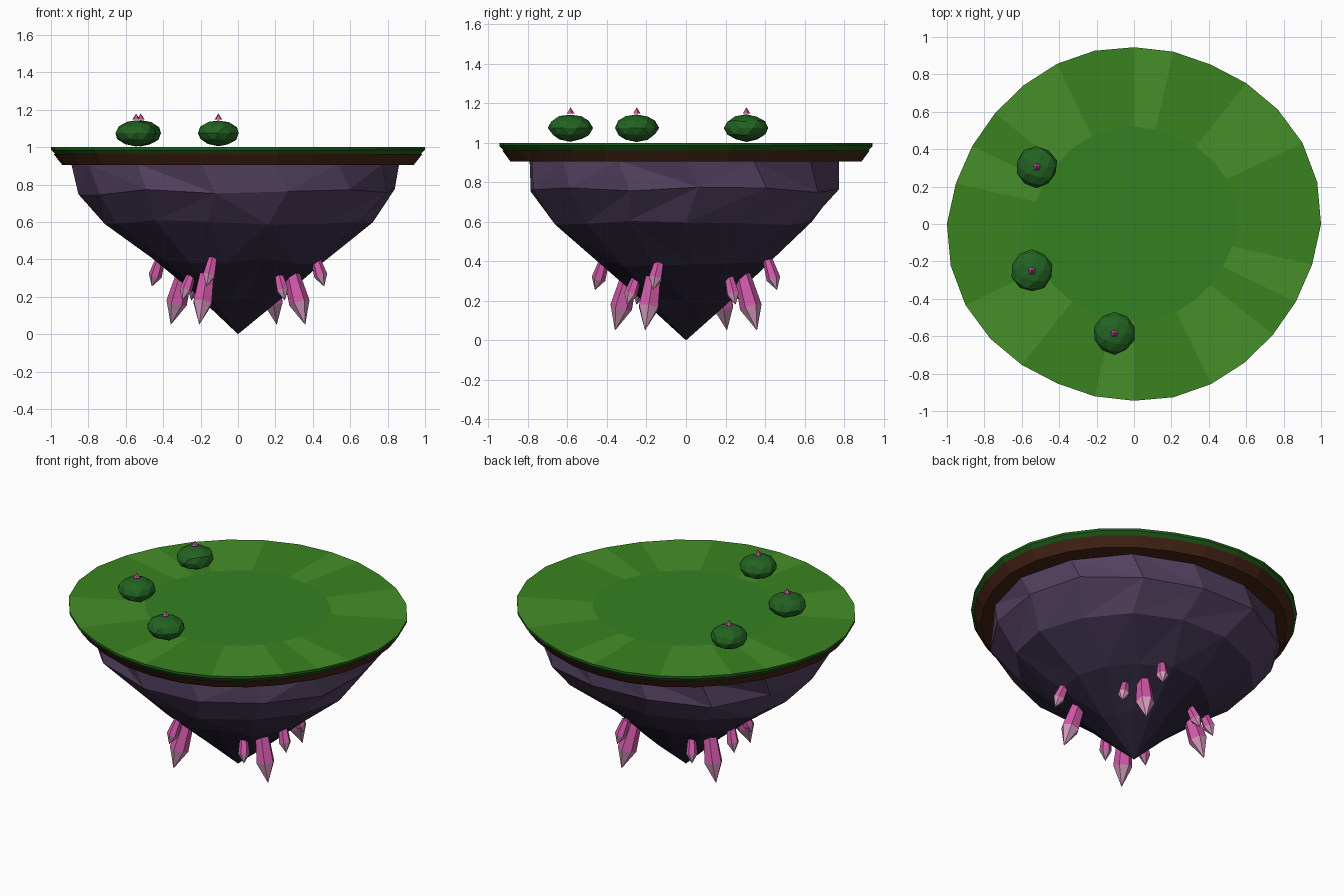
import bpy, bmesh, math, random
from mathutils import Vector

if "Cube" in bpy.data.objects:
    bpy.data.objects.remove(bpy.data.objects["Cube"])

random.seed(4)


def mat(name, hexcol):
    m = bpy.data.materials.new(name)
    rgb = [int(hexcol[i:i + 2], 16) / 255 for i in (0, 2, 4)]
    m.diffuse_color = [c / 12.92 if c < 0.04 else ((c + 0.055) / 1.055) ** 2.4 for c in rgb] + [1]
    m.use_nodes = True
    m.node_tree.nodes["Principled BSDF"].inputs["Base Color"].default_value = m.diffuse_color
    return m


GRASS, GRASS_LIGHT, GRASS_MID = mat("grass", "3a8220"), mat("grass_light", "458f28"), mat("grass_mid", "348022")
GRASS_SIDE, DIRT = mat("grass_side", "1f601a"), mat("dirt", "472516")
ROCKS = [mat("rock_upper", "52405f"), mat("rock_middle", "3a2f48"), mat("rock_lower", "2a2236")]
PINK, PINK_TIP = mat("crystal", "d058a8"), mat("crystal_tip", "d79abf")
LEAF, FLOWER = mat("leaf", "226322"), mat("flower", "d050a0")


def finish(name, bm, mats):
    bmesh.ops.recalc_face_normals(bm, faces=bm.faces)
    me = bpy.data.meshes.new(name)
    bm.to_mesh(me)
    bm.free()
    for m in mats:
        me.materials.append(m)
    ob = bpy.data.objects.new(name, me)
    bpy.context.collection.objects.link(ob)
    return ob


def bridge(bm, a, b, pick, tris=False):
    """Join two rings of vertices (b may be a single point)."""
    n = len(a)
    for i in range(n):
        j = (i + 1) % n
        if len(b) == 1:
            faces = [(a[i], a[j], b[0])]
        elif tris and random.random() < 0.5:
            faces = [(a[i], a[j], b[j]), (a[i], b[j], b[i])]
        elif tris:
            faces = [(a[i], a[j], b[i]), (a[j], b[j], b[i])]
        else:
            faces = [(a[i], a[j], b[j], b[i])]
        for f in faces:
            bm.faces.new(f).material_index = pick(i)


# Slightly oval rim, 28 sides; the outline repeats after half a turn
RIM = [1.0, 1.005, 1.0, .983, .963, .946, .945, .945, .95, .95, .948, .95, .96, .977]


def rim_ring(bm, s, z):
    ring = []
    for i in range(28):
        a, r = math.tau * i / 28, RIM[i % 14] * s
        ring.append(bm.verts.new((r * math.cos(a), r * math.sin(a), z)))
    return ring


# Grass slab with a darker middle
bm = bmesh.new()
low, edge, top, inner = (rim_ring(bm, s, z) for s, z in ((.975, .96), (1, .985), (1, 1), (.55, 1)))
bm.faces.new(low).material_index = 3
bridge(bm, low, edge, lambda i: 3)
bridge(bm, edge, top, lambda i: 3)
bridge(bm, top, inner, lambda i: 1 if i % 14 in (2, 3, 6, 9, 10, 12) else 0)
bridge(bm, inner, [bm.verts.new((0, 0, 1))], lambda i: 2)
finish("grass_top", bm, [GRASS, GRASS_LIGHT, GRASS_MID, GRASS_SIDE])

# Dirt band
bm = bmesh.new()
upper, lower = rim_ring(bm, .985, .962), rim_ring(bm, .94, .905)
bm.faces.new(upper)
bm.faces.new(lower)
bridge(bm, upper, lower, lambda i: 0)
finish("dirt_band", bm, [DIRT])

# Faceted rock cone hanging below
bm = bmesh.new()
N = 14
rings = []
for k, (r, z) in enumerate(((.88, .91), (.86, .76), (.72, .6), (.465, .39), (.235, .2))):
    ring = []
    for i in range(N):
        a = math.tau * (i + .18 * (k % 2)) / N
        rr = r * random.uniform(.965, 1.025)
        dz = random.uniform(-.018, .018) if k else 0
        ring.append(bm.verts.new((rr * math.cos(a), .925 * rr * math.sin(a), z + dz)))
    rings.append(ring)
bm.faces.new(rings[0])
for k in range(4):
    bridge(bm, rings[k], rings[k + 1], lambda i: (0, 0, 1, 2)[k], tris=True)
bridge(bm, rings[4], [bm.verts.new((0, 0, 0))], lambda i: 2)
finish("rock", bm, ROCKS)


def polar(r, deg, z):
    a = math.radians(deg)
    return Vector((r * math.cos(a), r * math.sin(a), z))


def crystal(name, top, tip, rad):
    """Six-sided shaft that widens to a shoulder, then a point."""
    bm = bmesh.new()
    axis = tip - top
    q = axis.to_track_quat('Z', 'Y')
    ring = lambda t, r: [bm.verts.new(top + axis * t + q @ Vector((r * math.cos(i * math.pi / 3),
                         r * math.sin(i * math.pi / 3), 0))) for i in range(6)]
    a, b = ring(0, rad * .7), ring(.62, rad)
    bm.faces.new(a)
    bridge(bm, a, b, lambda i: 0)
    bridge(bm, b, [bm.verts.new(tip)], lambda i: 1)
    finish(name, bm, [PINK, PINK_TIP])


# Four crystal clusters, a quarter turn apart
for c in range(4):
    d = 60 + 90 * c
    crystal(f"crystal_large_{c + 1}", polar(.32, d, .36), polar(.415, d, .05), .056)
    crystal(f"crystal_outer_{c + 1}", polar(.435, d + 12, .405), polar(.49, d + 10, .255), .036)
    crystal(f"crystal_small_{c + 1}", polar(.33, d - 19, .32), polar(.39, d - 20, .18), .034)

# Bushes, each with a tiny flower
for n, (x, y, r) in enumerate(((-.52, .305, .112), (-.545, -.25, .112), (-.105, -.585, .112)), 1):
    bm = bmesh.new()
    bmesh.ops.create_icosphere(bm, subdivisions=2, radius=1)
    for v in bm.verts:
        v.co *= random.uniform(.95, 1.03)
        v.co = Vector((x + v.co.x * r, y + v.co.y * r, 1.075 + v.co.z * .07))
    finish(f"bush_{n}", bm, [LEAF])
    bm = bmesh.new()
    bmesh.ops.create_cone(bm, cap_ends=True, segments=5, radius1=.021, radius2=0, depth=.032)
    bmesh.ops.translate(bm, verts=bm.verts, vec=(x, y, 1.164))
    finish(f"flower_{n}", bm, [FLOWER])
